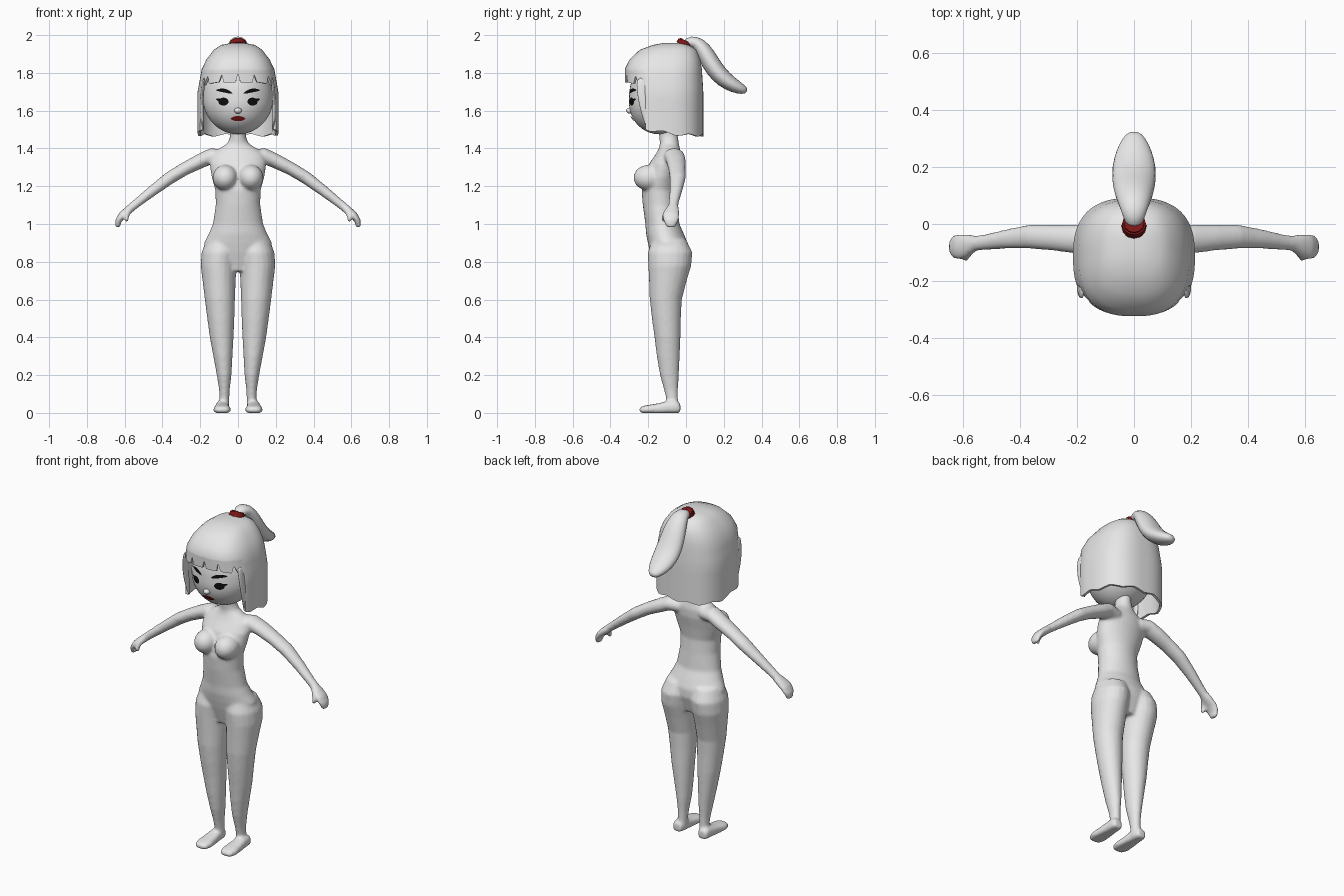
import bpy, bmesh, math
from mathutils import Vector, Matrix
from mathutils.bvhtree import BVHTree

cube = bpy.data.objects.get("Cube")
if cube:
    bpy.data.objects.remove(cube, do_unlink=True)


def material(name, rgb):
    m = bpy.data.materials.new(name)
    m.use_nodes = True
    m.diffuse_color = (*rgb, 1)
    m.node_tree.nodes["Principled BSDF"].inputs["Base Color"].default_value = (*rgb, 1)
    return m


GREY = material("plain grey", (0.8, 0.8, 0.8))
RED = material("dark red", (0.2, 0.008, 0.008))
BLACK = material("black", (0.004, 0.004, 0.004))


def make(name, bm, mat, modifiers=(), angle=50, recalc=True):
    """Turn a bmesh into a finished object with its modifiers applied."""
    if recalc:
        bmesh.ops.recalc_face_normals(bm, faces=bm.faces[:])
    mesh = bpy.data.meshes.new(name)
    bm.to_mesh(mesh)
    bm.free()
    mesh.materials.append(mat)
    ob = bpy.data.objects.new(name, mesh)
    bpy.context.collection.objects.link(ob)
    for kind, settings in modifiers:
        mod = ob.modifiers.new(kind.title(), kind)
        for key, value in settings.items():
            setattr(mod, key, value)
    bpy.ops.object.select_all(action='DESELECT')
    ob.select_set(True)
    bpy.context.view_layer.objects.active = ob
    if modifiers:
        bpy.ops.object.convert(target='MESH')
    bpy.ops.object.shade_smooth_by_angle(angle=math.radians(angle))
    return ob


def spow(value, p):
    return math.copysign(abs(value) ** p, value)


def tube(bm, rings, side, axis=None, sx=1, sides=20, n=2.0):
    """Closed loft through rings of (x, y, z, side radius, other radius)."""
    loops = []
    for i, (x, y, z, ra, rb) in enumerate(rings):
        before, after = rings[max(i - 1, 0)], rings[min(i + 1, len(rings) - 1)]
        t = Vector(axis) if axis else (Vector(after[:3]) - Vector(before[:3])).normalized()
        u = Vector(side)
        v = t.cross(u).normalized()
        loop = []
        for k in range(sides):
            a = math.tau * k / sides
            p = Vector((x, y, z)) + u * ra * spow(math.cos(a), 2 / n) + v * rb * spow(math.sin(a), 2 / n)
            loop.append(bm.verts.new((p.x * sx, p.y, p.z)))
        loops.append(loop)
    for a, b in zip(loops, loops[1:]):
        for k in range(sides):
            j = (k + 1) % sides
            bm.faces.new((a[k], a[j], b[j], b[k]))
    bm.faces.new(loops[0])
    bm.faces.new(loops[-1])
    return [v for loop in loops for v in loop]


def ball(bm, centre, radii, u=32, v=20):
    mat = Matrix.Translation(centre) @ Matrix.Diagonal((*radii, 1))
    return bmesh.ops.create_uvsphere(bm, u_segments=u, v_segments=v, radius=1, matrix=mat)["verts"]


# Body: overlapping lofts fused into one smooth skin
X, Y, Z = (1, 0, 0), (0, 1, 0), (0, 0, 1)
body = bmesh.new()
torso = [(.75, -.09, .09, .07), (.85, -.09, .175, .1), (.9, -.097, .18, .105), (.95, -.112, .154, .1),
         (1.0, -.125, .133, .09), (1.1, -.137, .118, .092), (1.18, -.143, .12, .092),
         (1.25, -.13, .14, .09), (1.32, -.11, .15, .085), (1.37, -.092, .14, .068),
         (1.4, -.088, .1, .056), (1.425, -.088, .058, .05), (1.46, -.092, .042, .05), (1.54, -.1, .042, .05)]
tube(body, [(0, y, z, rx, ry) for z, y, rx, ry in torso], X, Z, sides=32)

leg = [(.92, .085, -.09, .08, .09), (.85, .096, -.084, .097, .118), (.78, .103, -.086, .095, .114),
       (.7, .1, -.096, .088, .1), (.6, .096, -.107, .08, .085), (.5, .091, -.104, .072, .077),
       (.4, .0865, -.098, .063, .069), (.3, .08, -.094, .051, .061), (.2, .0735, -.088, .039, .05),
       (.12, .072, -.079, .028, .037), (.07, .072, -.073, .026, .031), (.02, .075, -.073, .03, .035)]
foot = [(-.03, .025, .026, .025), (-.05, .03, .034, .035), (-.1, .026, .037, .036), (-.15, .02, .042, .03),
        (-.2, .018, .047, .024), (-.23, .016, .04, .02), (-.247, .014, .024, .013)]
arm = [(.07, -.075, 1.355, .05, .04), (.14, -.062, 1.36, .055, .042), (.2, -.053, 1.333, .052, .039),
       (.28, -.048, 1.293, .046, .035), (.36, -.044, 1.245, .043, .034), (.45, -.053, 1.178, .034, .029),
       (.53, -.065, 1.115, .027, .024), (.555, -.068, 1.095, .027, .023), (.585, -.075, 1.07, .04, .022),
       (.615, -.08, 1.045, .046, .02), (.634, -.08, 1.015, .04, .017), (.638, -.08, .983, .024, .013)]
thumb = [(.565, -.085, 1.082, .018, .016), (.588, -.108, 1.055, .017, .016), (.592, -.116, 1.03, .015, .014),
         (.587, -.117, 1.01, .011, .011)]
for s in (1, -1):
    tube(body, [(x, y, z, rx, ry) for z, x, y, rx, ry in leg], X, Z, s)
    for v in tube(body, [(.084, y, z, rx, rz) for y, z, rx, rz in foot], X, Y, s, n=2.6):
        v.co.z = max(0, v.co.z)
    tube(body, arm, Y, sx=s)
    tube(body, thumb, Y, sx=s, sides=12)
    ball(body, (s * .068, -.198, 1.245), (.066, .08, .068))
make("body", body, GREY, [("REMESH", dict(mode='VOXEL', voxel_size=.008, use_smooth_shade=True)),
                          ("SMOOTH", dict(factor=.5, iterations=8))], angle=80)

# Head: egg shape with the jaw pushed forward
head = bmesh.new()
for v in ball(head, (0, 0, 0), (1, 1, 1), 48, 32):
    x, y, z = v.co
    v.co = (.187 * x, -.12 + .181 * y + .02 * min(0, z), 1.67 + z * (.24 if z > 0 else .195))
surface = BVHTree.FromBMesh(head)
make("head", head, GREY)
nose = bmesh.new()
ball(nose, (0, -.295, 1.6), (.02, .022, .016), 16, 12)
make("nose", nose, GREY)


def plate(name, mat, cx, cz, w, h, tilt=0, sharp=0, bow=0, lift=.004):
    """Thin painted patch that follows the face."""
    bm, count = bmesh.new(), 24
    rot = Matrix.Rotation(tilt, 2)

    def point(r, a):
        c, s = math.cos(a), math.sin(a)
        q = rot @ Vector((w * r * c, h * r * s * abs(s) ** sharp + bow * (1 - (r * c) ** 2)))
        hit = surface.ray_cast(Vector((cx + q.x, -2, cz + q.y)), Vector(Y))[0]
        return bm.verts.new(hit - Vector((0, lift, 0)))

    centre = point(0, 0)
    inner, outer = [[point(r, math.tau * k / count) for k in range(count)] for r in (.5, 1)]
    for k in range(count):
        j = (k + 1) % count
        bm.faces.new((centre, inner[k], inner[j]))
        bm.faces.new((inner[k], outer[k], outer[j], inner[j]))
    make(name, bm, mat, recalc=False)


# Painted face details
for s, label in ((1, "left"), (-1, "right")):
    plate(label + "_eye", BLACK, s * .077, 1.648, .027, .021)
    plate(label + "_lash", BLACK, s * .1, 1.657, .019, .007, s * .25, 1)
    plate(label + "_eyebrow", BLACK, s * .073, 1.7, .044, .01, s * .2, .5, .006)
plate("lips", RED, 0, 1.558, .04, .014, 0, .6, 0, .007)

# Hair shell: bob with a notched fringe and ragged hem
cap = [(1.958, -.12, -.03, .035), (1.948, -.175, .015, .09), (1.922, -.245, .055, .128), (1.87, -.3, .076, .168),
       (1.82, -.324, .084, .192)]
rim = (-.322, .092, .214)
COLS, ROWS = 240, 8


def section(front, back, rx, a):
    c, s = spow(math.cos(a), .77), spow(math.sin(a), .77)
    return rx * c, (front + back) / 2 + (back - front) / 2 * s


def hem(x, y):
    if y < -.215:
        notch = max(max(0, 1 - abs(abs(x) - n) / .012) for n in (0, .093, .172))
        return 1.75 - .5 * max(0, abs(x) - .1) ** 1.5 + .045 * notch
    zigzag = abs((math.atan2(y + .12, x) * 3.2) % 2 - 1)
    return 1.462 + .16 * max(0, -y - .02) + .016 * zigzag


hair = bmesh.new()
columns = []
for i in range(COLS):
    a = math.tau * i / COLS
    column = [(*section(f, b, rx, a), z) for z, f, b, rx in cap]
    low = hem(*section(*rim, a))
    for r in range(1, ROWS + 1):
        z = 1.82 + (low - 1.82) * r / ROWS
        blend = min(1, (1.82 - z) / .12)
        shape = [p + (q - p) * blend for p, q in zip(cap[-1][1:], rim)]
        column.append((*section(*shape, a), z))
    columns.append([hair.verts.new(p) for p in column])
for i, col in enumerate(columns):
    nxt = columns[(i + 1) % COLS]
    for r in range(len(col) - 1):
        hair.faces.new((col[r], col[r + 1], nxt[r + 1], nxt[r]))
hair.faces.new([col[0] for col in columns])
make("hair", hair, GREY, [("SOLIDIFY", dict(thickness=.014, offset=-1))], recalc=False)

# Pointed locks framing the face
for s, label in ((1, "left"), (-1, "right")):
    lock = bmesh.new()
    tube(lock, [(.178, -.235, 1.78, .008, .03), (.19, -.232, 1.7, .01, .03), (.192, -.222, 1.62, .01, .025),
                (.19, -.208, 1.55, .009, .018), (.184, -.2, 1.49, .004, .004)], X, Z, s, sides=12)
    make(label + "_side_lock", lock, GREY, [("SUBSURF", dict(levels=1))])

# Ponytail and its band
tail = bmesh.new()
tail_rings = [(-.01, 1.94, .028, .03), (.028, 1.972, .04, .032), (.07, 1.952, .056, .042), (.11, 1.89, .072, .05),
              (.15, 1.82, .08, .05), (.2, 1.765, .081, .048), (.26, 1.728, .065, .038),
              (.305, 1.71, .04, .026), (.323, 1.703, .018, .012)]
tube(tail, [(0, *ring) for ring in tail_rings], X, sides=12)
make("ponytail", tail, GREY, [("SUBSURF", dict(levels=1))])

band = bmesh.new()
tilt = Matrix.Translation((0, -.006, 1.953)) @ Matrix.Rotation(math.radians(-28), 4, 'X')
bmesh.ops.create_cone(band, cap_ends=True, segments=12, radius1=.045, radius2=.042, depth=.036, matrix=tilt)
bmesh.ops.bevel(band, geom=[e for e in band.edges if any(len(f.verts) > 4 for f in e.link_faces)],
                offset=.006, segments=2, affect='EDGES')
make("hair_band", band, RED)
